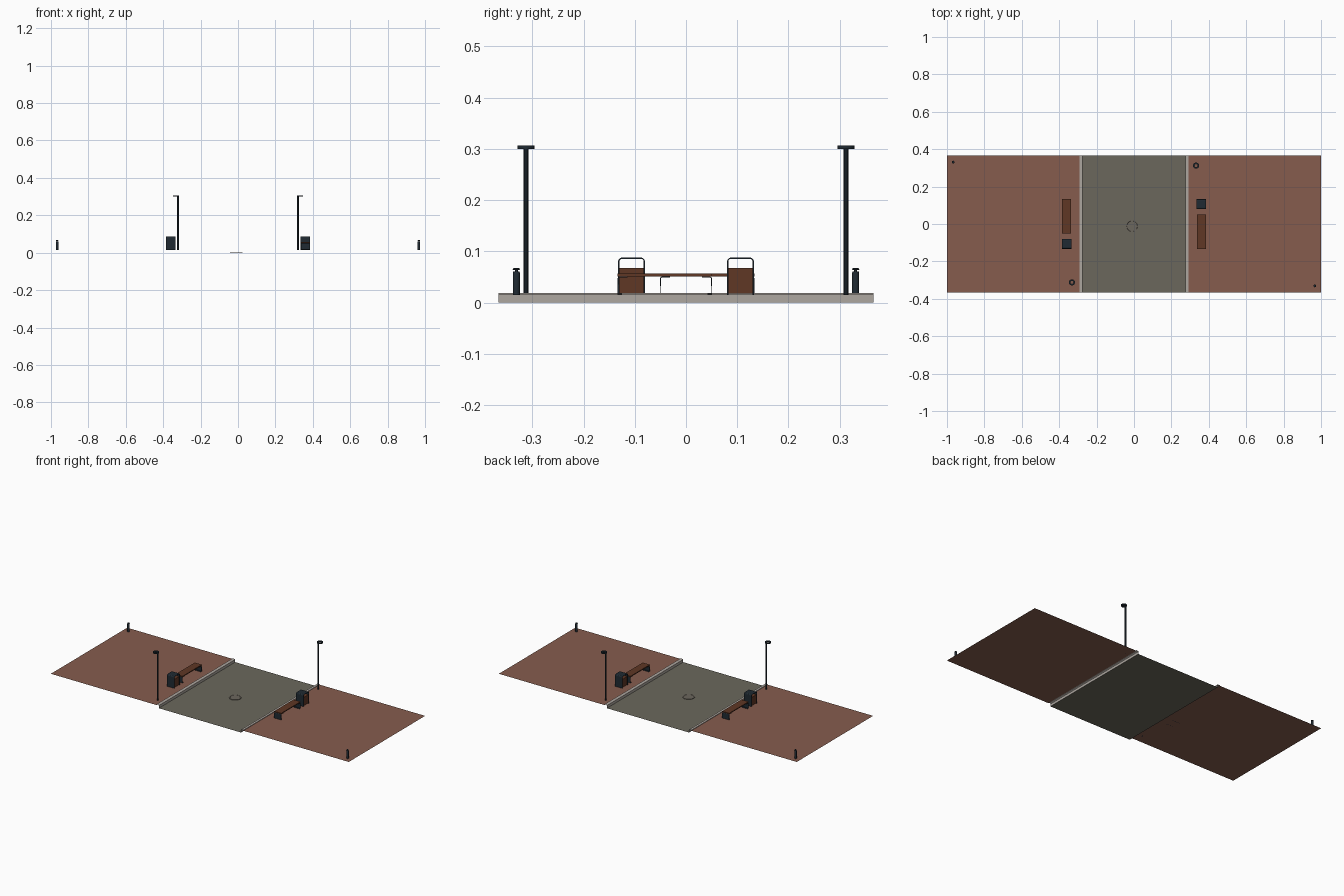
import bpy, bmesh, math
from mathutils import Matrix

if "Cube" in bpy.data.objects:
    bpy.data.objects.remove(bpy.data.objects["Cube"])


def material(name, rgb):
    m = bpy.data.materials.new(name)
    m.diffuse_color = (*rgb, 1)
    m.use_nodes = True
    m.node_tree.nodes["Principled BSDF"].inputs["Base Color"].default_value = m.diffuse_color
    return m


BRICK = material("brick_paving", (0.24, 0.108, 0.076))
ASPHALT = material("asphalt", (0.145, 0.137, 0.107))
COVER = material("worn_iron", (0.15, 0.135, 0.11))
STONE = material("curb_stone", (0.42, 0.385, 0.35))
METAL = material("dark_metal", (0.014, 0.023, 0.032))
WOOD = material("brown_wood", (0.115, 0.038, 0.018))
HALF = 0.366      # half length of the street
GROUND = 0.015    # pavement height


def finish(name, bm, mat, pair=True, thick=0, smooth=False):
    """Make the object, and its twin turned half a circle across the street."""
    mesh = bpy.data.meshes.new(name)
    bm.to_mesh(mesh)
    bm.free()
    mesh.materials.append(mat)
    for p in mesh.polygons:
        p.use_smooth = smooth
    if smooth:
        mesh.set_sharp_from_angle(angle=math.radians(35))
    for i in range(2 if pair else 1):
        ob = bpy.data.objects.new(name + ("_right", "_left")[i] if pair else name, mesh)
        ob.rotation_euler.z = math.pi * i
        bpy.context.collection.objects.link(ob)
        if thick:
            mod = ob.modifiers.new("thickness", 'SOLIDIFY')
            mod.thickness = thick
            mod.offset = -1


def box(name, x, y, z, mat):
    bm = bmesh.new()
    bmesh.ops.create_cube(bm, size=1)
    for v in bm.verts:
        for i, (a, b) in enumerate((x, y, z)):
            v.co[i] = a if v.co[i] < 0 else b
    finish(name, bm, mat)


def sheet(name, pts, mat, pair=True, thick=0):
    """Quad strip swept between pairs of matching end points."""
    bm = bmesh.new()
    rows = [(bm.verts.new(a), bm.verts.new(b)) for a, b in pts]
    for (a, b), (c, d) in zip(rows, rows[1:]):
        bm.faces.new((a, b, d, c))
    finish(name, bm, mat, pair, thick)


def lathe(name, profile, x, y, mat, segs=16, pair=True):
    """Turn an (r, z) profile around a vertical axis at x, y."""
    bm = bmesh.new()
    vs = [bm.verts.new((r, 0, z)) for r, z in profile]
    es = [bm.edges.new(e) for e in zip(vs, vs[1:])]
    bmesh.ops.spin(bm, geom=vs + es, axis=(0, 0, 1), cent=(0, 0, 0),
                   angle=math.tau, steps=segs)
    bmesh.ops.remove_doubles(bm, verts=bm.verts, dist=1e-5)
    bmesh.ops.recalc_face_normals(bm, faces=bm.faces)
    bm.transform(Matrix.Translation((x, y, 0)))
    finish(name, bm, mat, pair, smooth=True)


def along_y(profile):
    return [((x, HALF, z), (x, -HALF, z)) for x, z in profile]


def arc(cy, cz, r, a0, a1, n=5):
    return [(cy + r * math.cos(math.radians(a0 + (a1 - a0) * i / n)),
             cz + r * math.sin(math.radians(a0 + (a1 - a0) * i / n))) for i in range(n + 1)]


# street surfaces: open sheets with no end walls
sheet("road", along_y([(0.277, 0.0), (-0.277, 0.0)]), ASPHALT, pair=False)
sheet("pavement", along_y([(1.0, GROUND), (0.291, GROUND)]), BRICK)
sheet("curb", along_y([(0.292, GROUND), (0.292, 0.0185), (0.279, 0.0185),
                       (0.275, 0.016), (0.275, 0.0)]), STONE)

# manhole cover
lathe("manhole_cover", [(0.034, 0), (0.034, 0.003), (0.029, 0.003), (0.028, 0.002), (0, 0.002)],
      -0.01, -0.012, COVER, 24, pair=False)

# street lamps: post with a ring shaped head
LX, LY = 0.332, 0.312
lathe("lamp_post", [(0, GROUND), (0.005, GROUND), (0.005, 0.3), (0, 0.3)], 0.32, LY, METAL, 10)
lathe("lamp_ring", [(0.008, 0.3), (0.0165, 0.3), (0.0165, 0.307), (0.008, 0.307), (0.008, 0.3)],
      LX, LY, METAL, 20)

# corner bollards with a neck and cap
lathe("bollard", [(0, GROUND), (0.007, GROUND), (0.007, 0.058), (0.006, 0.061), (0.003, 0.061),
                  (0.003, 0.0635), (0.0075, 0.0645), (0.0065, 0.067), (0, 0.068)],
      0.967, -0.331, METAL)

# benches: wooden seat on two bent plate legs
X0, X1 = 0.337, 0.384
box("bench_seat", (X0, X1), (-0.134, 0.051), (0.0515, 0.057), WOOD)
for label, end, s in (("front", -0.134, 1), ("back", 0.051, -1)):
    prof = [(0.009, GROUND + 0.001), (0.0, GROUND + 0.001)] + arc(0.006, 0.0455, 0.006, 180, 90) + [(0.02, 0.0515)]
    sheet("bench_leg_" + label, [((X0, end + s * y, z), (X1, end + s * y, z)) for y, z in prof],
          METAL, thick=0.002 * s)

# litter bins: wooden box inside a bent metal hoop
B0, B1 = 0.080, 0.1325
hoop = ([(B0, GROUND)] + arc(B0 + 0.008, 0.080, 0.008, 180, 90)
        + arc(B1 - 0.008, 0.080, 0.008, 90, 0) + [(B1, GROUND)])
sheet("bin_hoop", [((X0 - 0.003, y, z), (X1, y, z)) for y, z in hoop], METAL, thick=0.0025)
box("bin_body", (X0, X1 - 0.003), (B0 + 0.002, B1 - 0.002), (0.018, 0.068), WOOD)
